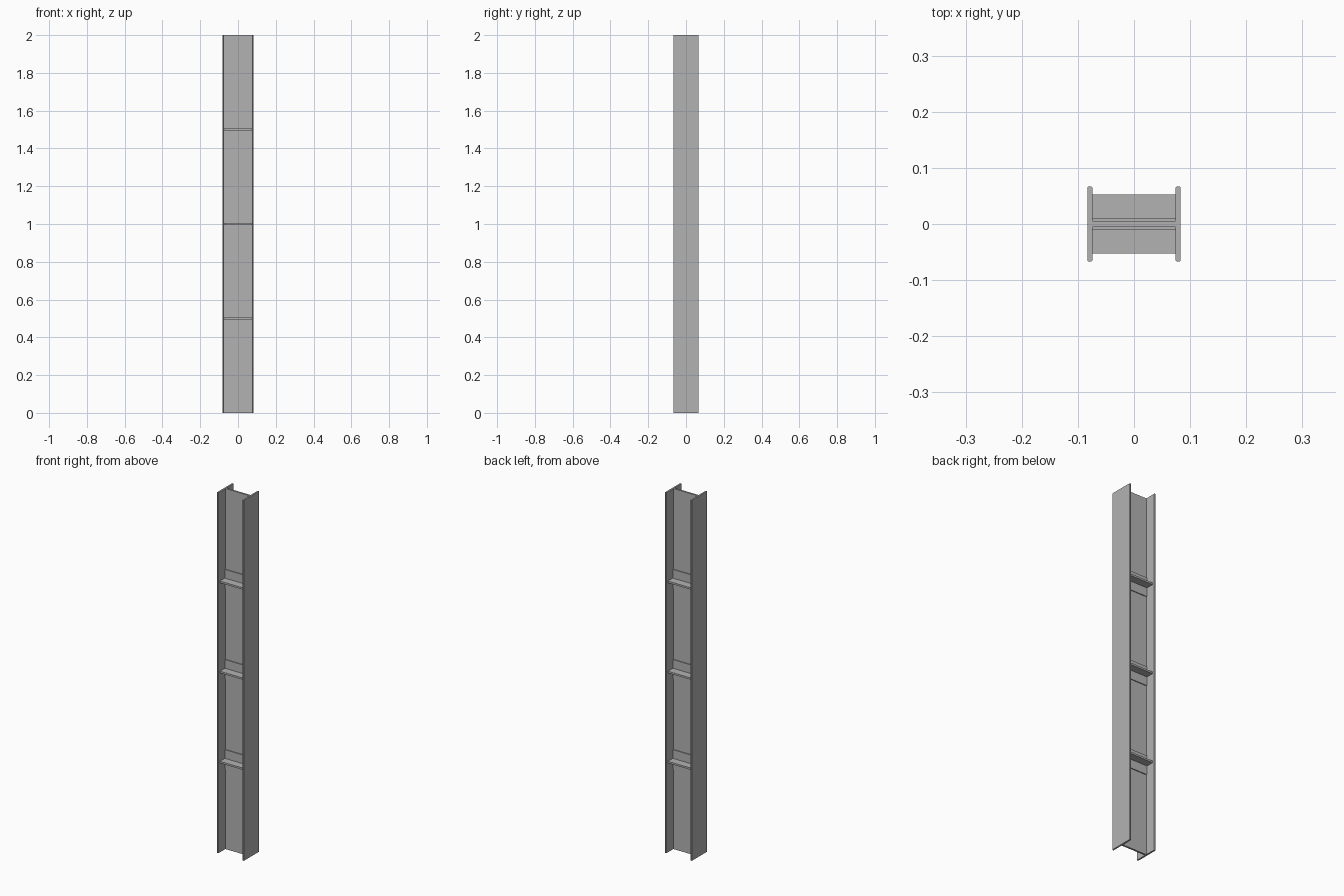
import bpy
import bmesh

cube = bpy.data.objects.get("Cube")
if cube:
    bpy.data.objects.remove(cube, do_unlink=True)

# Plain steel grey
steel = bpy.data.materials.new("steel_grey")
steel.use_nodes = True
grey = (0.45, 0.45, 0.45, 1)
steel.diffuse_color = grey
steel.node_tree.nodes["Principled BSDF"].inputs["Base Color"].default_value = grey

HALF_W, HALF_D, HEIGHT = 0.083, 0.067, 2.0
FLANGE, WEB = 0.009, 0.005      # flange thickness, half web thickness
LEG, PLATE = 0.048, 0.005       # bracket leg length and thickness


def extrude(name, outline, direction):
    """Closed outline of 3D points swept along a direction."""
    bm = bmesh.new()
    face = bm.faces.new([bm.verts.new(p) for p in outline])
    swept = bmesh.ops.extrude_face_region(bm, geom=[face])["geom"]
    bmesh.ops.translate(bm, vec=direction,
                        verts=[g for g in swept if isinstance(g, bmesh.types.BMVert)])
    bmesh.ops.recalc_face_normals(bm, faces=bm.faces)
    mesh = bpy.data.meshes.new(name)
    bm.to_mesh(mesh)
    bm.free()
    mesh.materials.append(steel)
    obj = bpy.data.objects.new(name, mesh)
    bpy.context.collection.objects.link(obj)
    return obj


# I-beam column: a quarter outline with eased corners, mirrored around
inner, c = HALF_W - FLANGE, 0.002
quarter = [(HALF_W, HALF_D - c), (HALF_W - c, HALF_D), (inner + c, HALF_D),
           (inner, HALF_D - c), (inner, WEB)]
half = quarter + [(-x, y) for x, y in reversed(quarter)]
profile = half + [(-x, -y) for x, y in half]
extrude("beam_column", [(x, y, 0) for x, y in profile], (0, 0, HEIGHT))

# Back-to-back angle brackets on both faces of the web
for level, z in (("lower", 0.5), ("middle", 1.0), ("upper", 1.5)):
    for side, s in (("front", -1), ("back", 1)):
        arm = [(WEB, LEG + PLATE), (WEB + PLATE, LEG + PLATE),
               (WEB + PLATE, PLATE), (WEB + LEG, PLATE)]
        tee = arm + [(y, -h) for y, h in reversed(arm)]
        extrude(f"{level}_{side}_bracket",
                [(-inner, s * y, z + h) for y, h in tee], (2 * inner, 0, 0))
